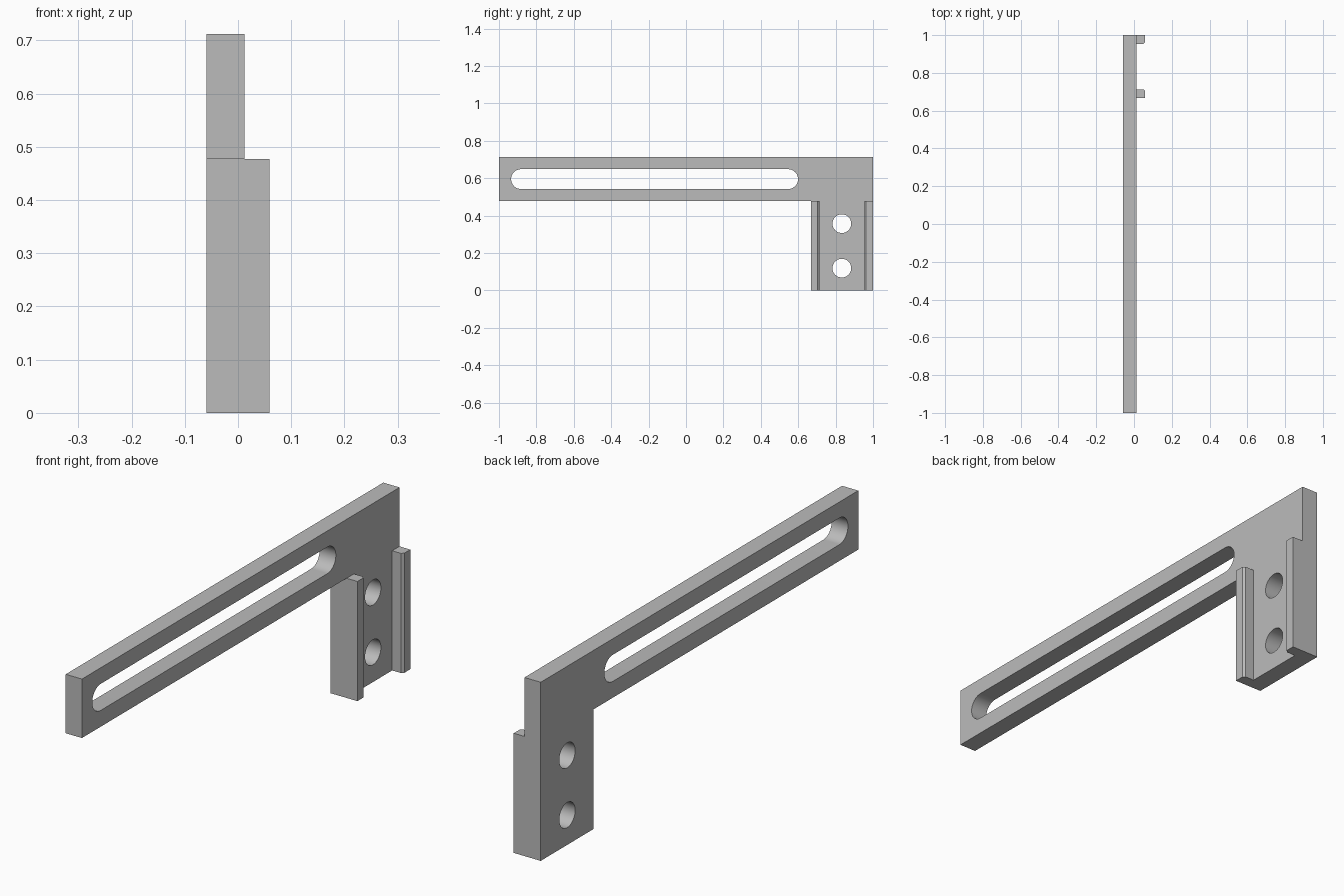
import bpy, bmesh, math

if "Cube" in bpy.data.objects:
    bpy.data.objects.remove(bpy.data.objects["Cube"], do_unlink=True)

grey = bpy.data.materials.new("plain grey")
grey.use_nodes = True
grey.diffuse_color = (0.5, 0.5, 0.5, 1)
grey.node_tree.nodes["Principled BSDF"].inputs["Base Color"].default_value = (0.5, 0.5, 0.5, 1)

BACK, FACE, TIP = -0.0595, 0.012, 0.0595   # x of plate back, plate face, rail tips
TOP, ARM_BOTTOM = 0.712, 0.477
LEG_FRONT, END = 0.667, 1.0


def prism(name, points, axis, start, stop):
    """Extrude a closed outline along x (points are y, z) or z (points are x, y)."""
    bm = bmesh.new()
    place = (lambda a, b: (start, a, b)) if axis == "x" else (lambda a, b: (a, b, start))
    face = bm.faces.new([bm.verts.new(place(a, b)) for a, b in points])
    grown = bmesh.ops.extrude_face_region(bm, geom=[face])["geom"]
    d = stop - start
    bmesh.ops.translate(bm, vec=(d, 0, 0) if axis == "x" else (0, 0, d),
                        verts=[v for v in grown if isinstance(v, bmesh.types.BMVert)])
    bmesh.ops.recalc_face_normals(bm, faces=bm.faces)
    mesh = bpy.data.meshes.new(name)
    bm.to_mesh(mesh)
    bm.free()
    mesh.materials.append(grey)
    ob = bpy.data.objects.new(name, mesh)
    bpy.context.collection.objects.link(ob)
    return ob


def stadium(y0, y1, z, r, n=24):
    """Outline of a slot with round ends; equal centres give a circle."""
    pts = []
    for cy, first in ((y1, -math.pi / 2), (y0, math.pi / 2)):
        last = n if y0 != y1 else n - 1
        for i in range(last + 1):
            a = first + math.pi * i / n
            pts.append((cy + r * math.cos(a), z + r * math.sin(a)))
    return pts


# L-shaped plate: long arm with a leg at the back end
plate = prism("bracket_plate", [(-1, ARM_BOTTOM), (LEG_FRONT, ARM_BOTTOM), (LEG_FRONT, 0),
                                (END, 0), (END, TOP), (-1, TOP)], "x", BACK, FACE)

# Long slot and two screw holes
slot = stadium(-0.882, 0.546, 0.595, 0.053)
holes = [stadium(0.833, 0.833, z, 0.05) for z in (0.119, 0.357)]
bpy.context.view_layer.objects.active = plate
for outline in [slot] + holes:
    cutter = prism("hole_cutter", outline, "x", BACK - 0.1, FACE + 0.1)
    cutter.hide_render = True
    mod = plate.modifiers.new("hole", "BOOLEAN")
    mod.operation = "DIFFERENCE"
    mod.solver = "EXACT"
    mod.object = cutter
    bpy.ops.object.modifier_apply(modifier=mod.name)
    bpy.data.objects.remove(cutter, do_unlink=True)

# Guide rails on both edges of the leg, chamfered on the inner tip
WIDTH, CHAMFER = 0.046, 0.009
for name, edge, inward in (("front_rail", LEG_FRONT, 1), ("back_rail", END, -1)):
    inner = edge + inward * WIDTH
    prism(name, [(FACE, edge), (TIP, edge), (TIP, inner - inward * CHAMFER),
                 (TIP - CHAMFER, inner), (FACE, inner)], "z", 0, ARM_BOTTOM)

# Smooth the round walls, keep the edges sharp
bpy.ops.object.select_all(action="DESELECT")
plate.select_set(True)
bpy.ops.object.shade_smooth_by_angle(angle=math.radians(30))
